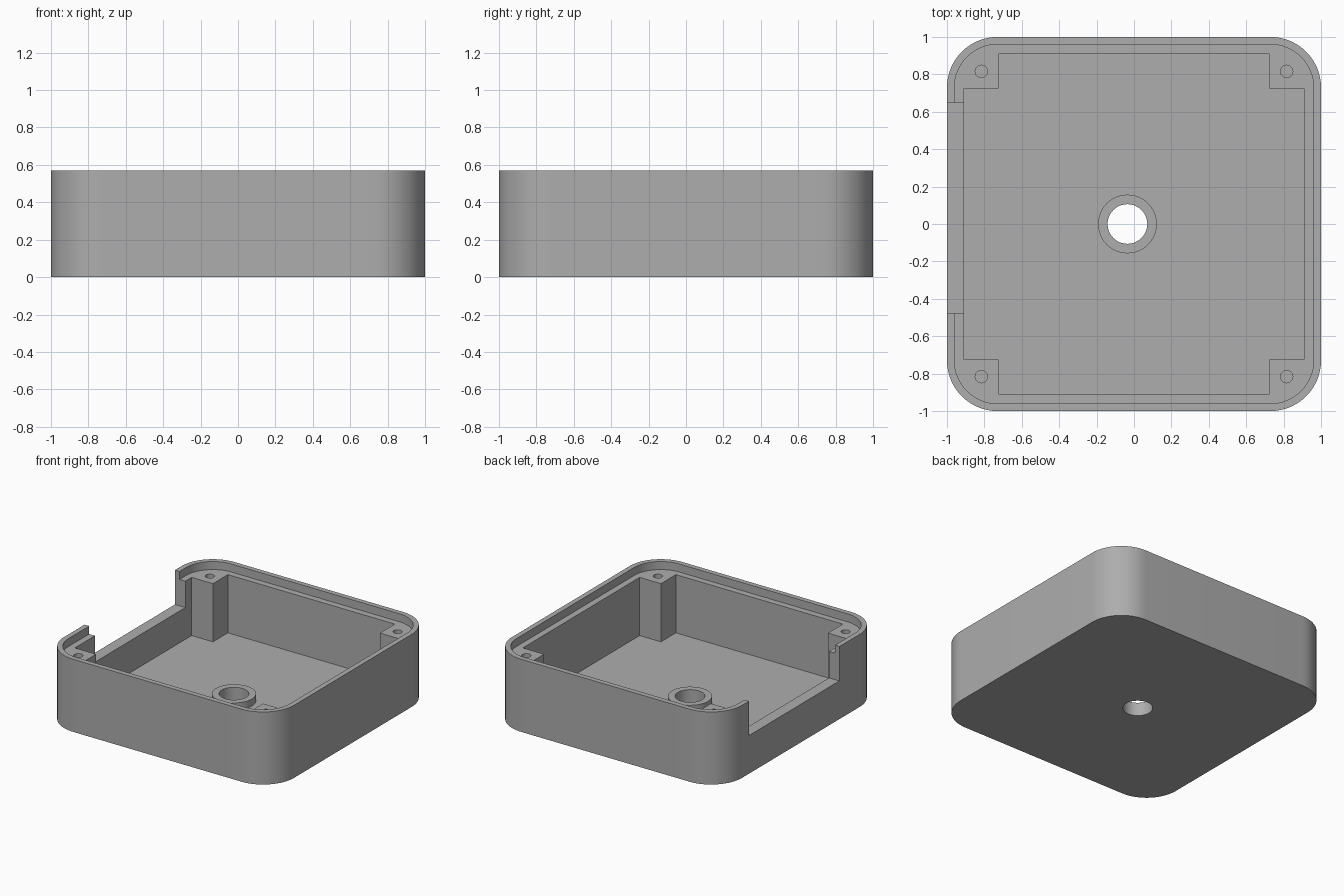
import bpy, bmesh, math

if "Cube" in bpy.data.objects:
    bpy.data.objects.remove(bpy.data.objects["Cube"])

HEIGHT, LEDGE, FLOOR = 0.57, 0.507, 0.05

grey = bpy.data.materials.new("plain grey")
grey.diffuse_color = (0.42, 0.42, 0.42, 1)
grey.use_nodes = True
grey.node_tree.nodes["Principled BSDF"].inputs["Base Color"].default_value = grey.diffuse_color


def prism(name, pts, z0, z1):
    """Extrude a closed outline from z0 up to z1."""
    bm = bmesh.new()
    face = bm.faces.new([bm.verts.new((x, y, z0)) for x, y in pts])
    top = bmesh.ops.extrude_face_region(bm, geom=[face])["geom"]
    verts = [v for v in top if isinstance(v, bmesh.types.BMVert)]
    bmesh.ops.translate(bm, verts=verts, vec=(0, 0, z1 - z0))
    bmesh.ops.recalc_face_normals(bm, faces=bm.faces)
    mesh = bpy.data.meshes.new(name)
    bm.to_mesh(mesh)
    bm.free()
    mesh.materials.append(grey)
    ob = bpy.data.objects.new(name, mesh)
    bpy.context.collection.objects.link(ob)
    return ob


def circle(cx, cy, r, n=48):
    return [(cx + r * math.cos(2 * math.pi * i / n),
             cy + r * math.sin(2 * math.pi * i / n)) for i in range(n)]


def rounded_square(half, r, n=16):
    pts = []
    for k, (sx, sy) in enumerate([(1, 1), (-1, 1), (-1, -1), (1, -1)]):
        for i in range(n + 1):
            a = math.pi / 2 * (k + i / n)
            pts.append((sx * (half - r) + r * math.cos(a),
                        sy * (half - r) + r * math.sin(a)))
    return pts


def combine(target, tool, operation="DIFFERENCE"):
    mod = target.modifiers.new("combine", "BOOLEAN")
    mod.operation, mod.solver, mod.object = operation, "EXACT", tool
    bpy.context.view_layer.objects.active = target
    bpy.ops.object.modifier_apply(modifier=mod.name)
    bpy.data.objects.remove(tool)


# Outer shell with the stepped rim that receives a lid
case = prism("enclosure_base", rounded_square(1.0, 0.27), 0, HEIGHT)
combine(case, prism("lid_recess", rounded_square(0.96, 0.23), LEDGE, 1))

# Cross-shaped cavity leaves a square post in each corner
a, b = 0.91, 0.725
cross = [(a, -b), (a, b), (b, b), (b, a), (-b, a), (-b, b),
         (-a, b), (-a, -b), (-b, -b), (-b, -a), (b, -a), (b, -b)]
combine(case, prism("cavity", cross, FLOOR, 1))

# Opening in the left wall
notch = [(-1.1, -0.475), (-0.8, -0.475), (-0.8, 0.647), (-1.1, 0.647)]
combine(case, prism("wall_opening", notch, 0.30, 1))

# Raised collar and through hole in the floor
combine(case, prism("collar", circle(-0.035, 0, 0.157), 0.02, 0.105), "UNION")
combine(case, prism("floor_hole", circle(-0.035, 0, 0.106), -0.2, 0.3))

# Blind screw holes in the corner posts
for sx in (-1, 1):
    for sy in (-1, 1):
        combine(case, prism("screw_hole", circle(sx * 0.816, sy * 0.816, 0.033, 32), 0.1, 1))

bpy.ops.object.select_all(action="DESELECT")
case.select_set(True)
bpy.context.view_layer.objects.active = case
bpy.ops.object.shade_smooth_by_angle(angle=math.radians(30))
